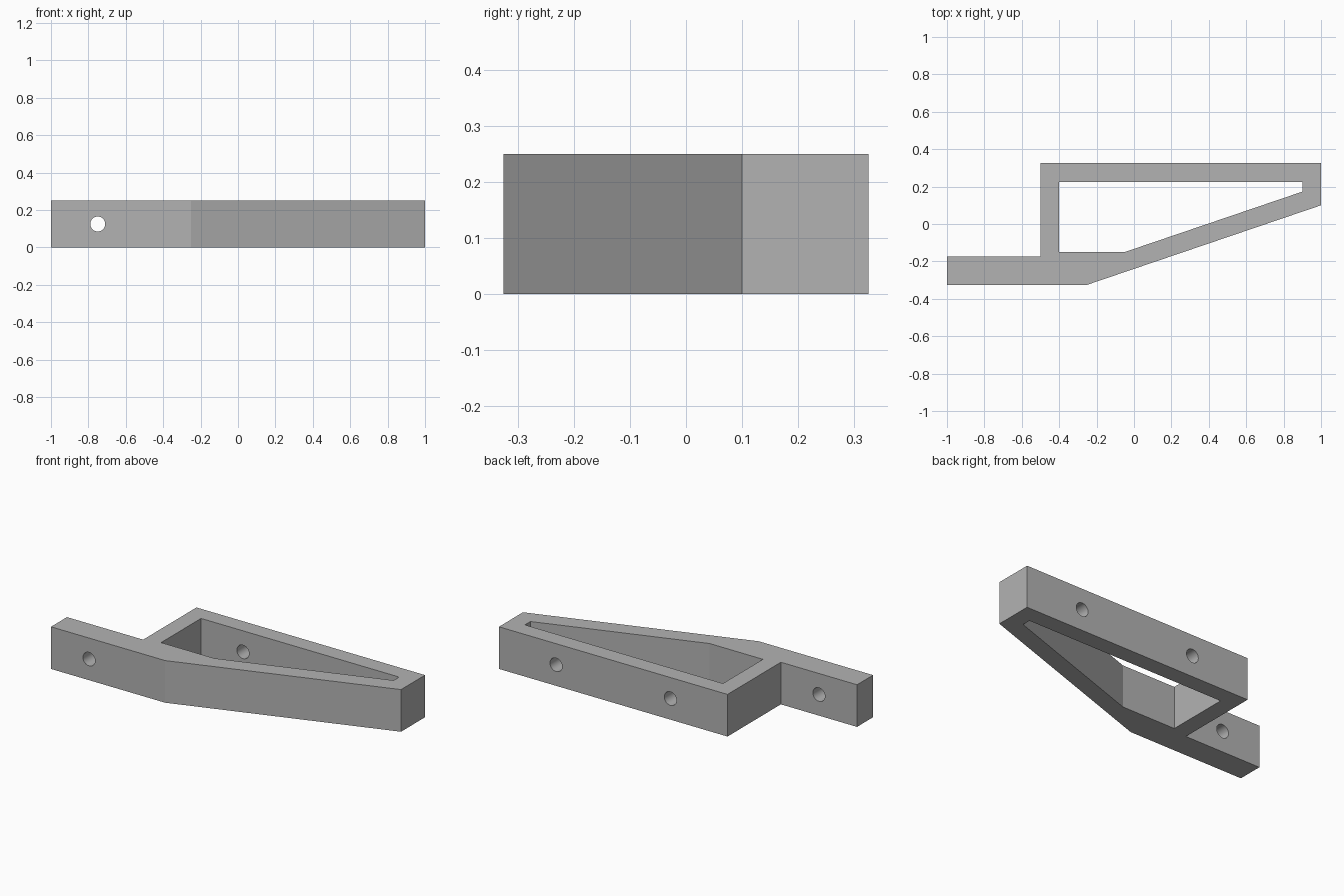
import bpy
import bmesh
from math import radians
from mathutils import Matrix, Vector

HEIGHT = 0.25
HOLE_RADIUS = 0.04

cube = bpy.data.objects.get("Cube")
if cube:
    bpy.data.objects.remove(cube, do_unlink=True)

grey = bpy.data.materials.new("plain grey")
grey.use_nodes = True
colour = (0.45, 0.45, 0.45, 1)
grey.diffuse_color = colour
grey.node_tree.nodes["Principled BSDF"].inputs["Base Color"].default_value = colour


def add_object(name, bm):
    bmesh.ops.recalc_face_normals(bm, faces=bm.faces)
    mesh = bpy.data.meshes.new(name)
    bm.to_mesh(mesh)
    bm.free()
    mesh.materials.append(grey)
    obj = bpy.data.objects.new(name, mesh)
    bpy.context.collection.objects.link(obj)
    return obj


def prism(name, outline, bottom, top):
    bm = bmesh.new()
    face = bm.faces.new([bm.verts.new((x, y, bottom)) for x, y in outline])
    extruded = bmesh.ops.extrude_face_region(bm, geom=[face])["geom"]
    verts = [v for v in extruded if isinstance(v, bmesh.types.BMVert)]
    bmesh.ops.translate(bm, verts=verts, vec=(0, 0, top - bottom))
    return add_object(name, bm)


def cut(target, cutter):
    cutter.hide_render = True
    mod = target.modifiers.new(cutter.name, "BOOLEAN")
    mod.operation = "DIFFERENCE"
    mod.solver = "EXACT"
    mod.object = cutter
    bpy.context.view_layer.objects.active = target
    bpy.ops.object.modifier_apply(modifier=mod.name)
    bpy.data.objects.remove(cutter, do_unlink=True)


# Bracket body: mounting tab, back bar and slanted brace in one outline
bracket = prism("bracket", [
    (-1, -0.325), (-0.25, -0.325), (1, 0.1), (1, 0.325),
    (-0.5, 0.325), (-0.5, -0.175), (-1, -0.175)], 0, HEIGHT)

# Open window between the bars
cut(bracket, prism("window_cutter", [
    (-0.4, -0.15), (-0.05, -0.15), (0.9, 0.173),
    (0.9, 0.225), (-0.4, 0.225)], -0.1, HEIGHT + 0.1))

# Screw holes: one through the tab, two through the back bar
for x, y in ((-0.75, -0.25), (-0.125, 0.275), (0.625, 0.275)):
    bm = bmesh.new()
    place = Matrix.Translation(Vector((x, y, HEIGHT / 2))) @ Matrix.Rotation(radians(90), 4, "X")
    bmesh.ops.create_cone(bm, cap_ends=True, segments=32, radius1=HOLE_RADIUS,
                          radius2=HOLE_RADIUS, depth=0.2, matrix=place)
    cut(bracket, add_object("hole_cutter", bm))

# Smooth hole walls, crisp corners elsewhere
bpy.ops.object.select_all(action="DESELECT")
bracket.select_set(True)
bpy.context.view_layer.objects.active = bracket
bpy.ops.object.shade_smooth_by_angle(angle=radians(15))
